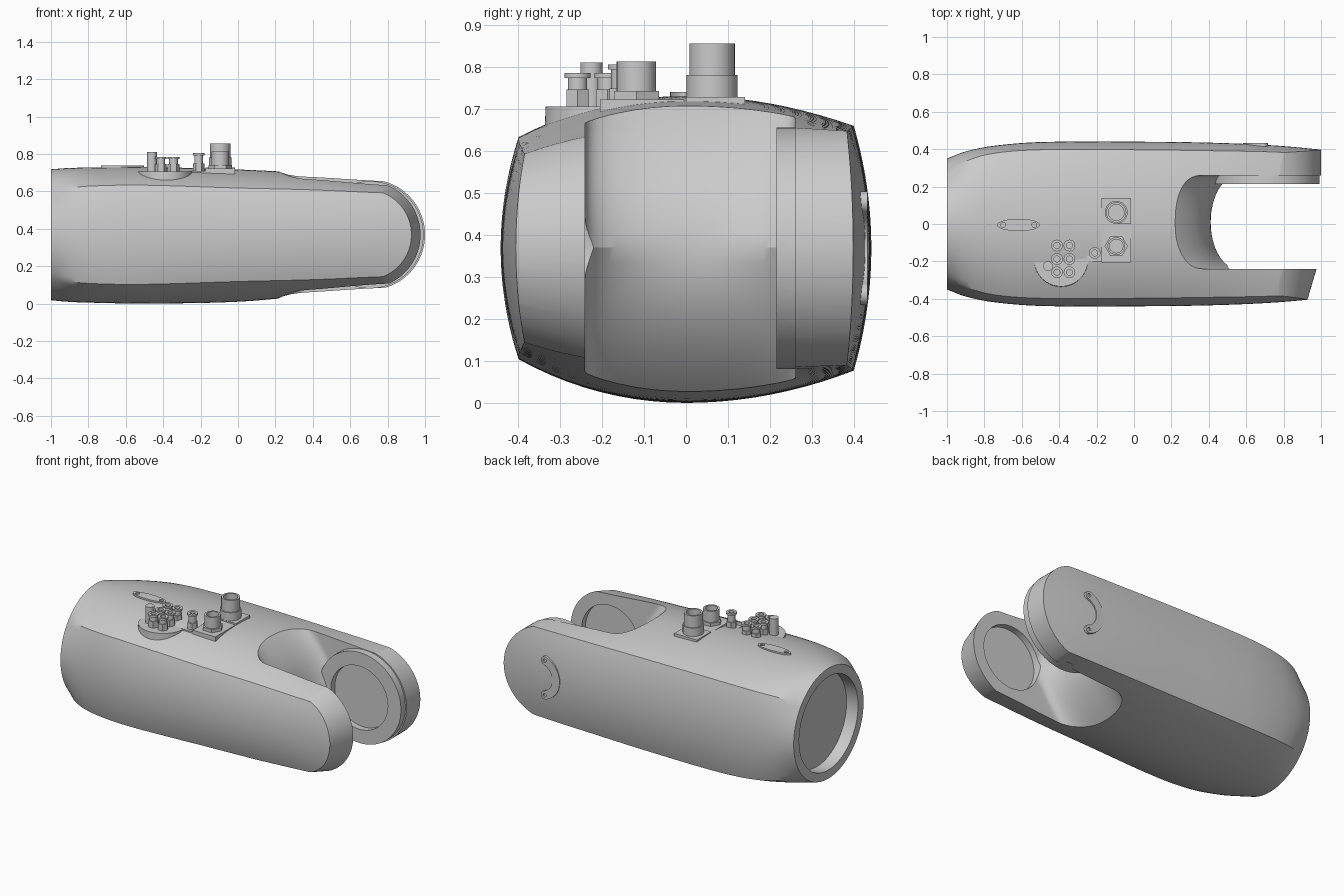
import bpy, bmesh, math
from math import sin, cos, pi, sqrt, radians

if "Cube" in bpy.data.objects:
    bpy.data.objects.remove(bpy.data.objects["Cube"])

MID = 0.368
grey = bpy.data.materials.new("light_grey")
grey.diffuse_color = (0.6, 0.6, 0.6, 1)
grey.use_nodes = True
grey.node_tree.nodes["Principled BSDF"].inputs["Base Color"].default_value = grey.diffuse_color


def make(name, bm, angle=30):
    bmesh.ops.recalc_face_normals(bm, faces=bm.faces)
    me = bpy.data.meshes.new(name)
    bm.to_mesh(me)
    bm.free()
    ob = bpy.data.objects.new(name, me)
    bpy.context.collection.objects.link(ob)
    me.materials.append(grey)
    smooth(ob, angle)
    return ob


def smooth(ob, angle=30):
    bpy.ops.object.select_all(action='DESELECT')
    ob.select_set(True)
    bpy.context.view_layer.objects.active = ob
    bpy.ops.object.shade_smooth_by_angle(angle=radians(angle))


def loft(name, rings, angle=30):
    """Skin closed rings of equal length and cap both ends."""
    bm = bmesh.new()
    vs = [[bm.verts.new(p) for p in r] for r in rings]
    n = len(vs[0])
    for a, b in zip(vs, vs[1:]):
        for i in range(n):
            bm.faces.new((a[i], a[(i + 1) % n], b[(i + 1) % n], b[i]))
    bm.faces.new(vs[0])
    bm.faces.new(vs[-1])
    return make(name, bm, angle)


def lathe(name, x, y, profile, n=32):
    """Upright turned part from (radius, z) pairs."""
    return loft(name, [[(x + r * cos(2 * pi * i / n), y + r * sin(2 * pi * i / n), z)
                        for i in range(n)] for r, z in profile])


def disc(name, axis, c, r, a, b, n=64):
    """Cylinder along x or y between a and b, centre c in the other two axes."""
    ring = [(c[0] + r * cos(2 * pi * i / n), c[1] + r * sin(2 * pi * i / n)) for i in range(n)]
    return loft(name, [[(t, u, v) if axis == 'x' else (u, t, v) for u, v in ring] for t in (a, b)])


def box(name, x0, x1, y0, y1, z0, z1):
    return loft(name, [[(x0, y0, z), (x1, y0, z), (x1, y1, z), (x0, y1, z)] for z in (z0, z1)])


def boolean(ob, cutter, op):
    m = ob.modifiers.new(op, 'BOOLEAN')
    m.operation, m.object, m.solver = op, cutter, 'EXACT'
    bpy.context.view_layer.objects.active = ob
    bpy.ops.object.modifier_apply(modifier=m.name)
    bpy.data.objects.remove(cutter)


# Body: cross-sections lofted along x, interpolated from a few stations
XS = [-1, -0.9, -0.75, -0.5, 0, 0.4, 0.75, 1.05]
TOP = [.718, .725, .728, .73, .717, .695, .662, .65]
BOT = [.018, .009, .004, 0, .01, .045, .08, .09]
WID = [.35, .388, .418, .438, .44, .435, .42, .393]
CY = [.27, .335, .378, .397, .397, .392, .385, .37]
CF = [.223, .25, .262, .265, .25, .24, .225, .215]
CB = [.223, .26, .28, .29, .29, .285, .28, .27]


def curve(V, x):
    k = max(i for i in range(len(XS) - 1) if XS[i] <= x)
    def slope(i):
        a, b = max(i - 1, 0), min(i + 1, len(XS) - 1)
        return (V[b] - V[a]) / (XS[b] - XS[a])
    h = XS[k + 1] - XS[k]
    t = (x - XS[k]) / h
    return ((2 * t**3 - 3 * t * t + 1) * V[k] + (t**3 - 2 * t * t + t) * h * slope(k)
            + (3 * t * t - 2 * t**3) * V[k + 1] + (t**3 - t * t) * h * slope(k + 1))


def arc(apex, half, drop, n=10):
    """Points of a circular arc from its apex to a corner: (offset, height)."""
    R = (half * half + drop * drop) / (2 * drop)
    end = math.atan2(half, R - drop)
    return [(R * sin(end * i / n), apex - R * (1 - cos(end * i / n))) for i in range(n + 1)]


def section(x):
    T, B, W, cy, cf, cb = (curve(v, x) for v in (TOP, BOT, WID, CY, CF, CB))
    pts = []
    for sy, sz, c in ((1, 1, cb), (-1, 1, cf), (-1, -1, cf), (1, -1, cb)):
        apex = (T - MID) if sz > 0 else (MID - B)
        side = [(sy * a, MID + sz * o) for o, a in arc(W, c, W - cy)]
        cap = [(sy * o, MID + sz * a) for o, a in arc(apex, cy, apex - c)]
        q = side + cap[::-1][1:]
        pts += (q if sy * sz > 0 else q[::-1])[:-1]
    return [(x, y, z) for y, z in pts]


N = 56
body = loft("arm_body", [section(-1 + 2.03 * (i / N)) for i in range(N + 1)])

# Rounded fork ends: keep what lies inside a tapered round-nosed solid
rings = []
for y, r, xc in ((-0.47, .208, .70), (-0.24, .286, .69), (0.15, .295, .705), (0.47, .295, .705)):
    a = [radians(-78 + 156 * i / 40) for i in range(41)]
    rings.append([(-1.3, y, MID - .75)] + [(xc + r * cos(t), y, MID + r * sin(t)) for t in a]
                 + [(-1.3, y, MID + .75)])
boolean(body, loft("nose_cutter", rings), 'INTERSECT')

# Fork slot with a saddle-shaped back wall
rings = []
for j in range(25):
    z = -0.06 + 0.86 * j / 24
    d = abs(z - MID) / 0.33
    xb, xe, p = 0.41 - 0.18 * d * d, 0.56 - 0.2 * d, 2 + d
    r = []
    for i in range(33):
        u = -cos(pi * i / 32)
        r.append((xb + (xe - xb) * (1 - (max(0, 1 - abs(u)**p))**(1 / p)), 0.01 + 0.25 * u, z))
    rings.append(r + [(1.3, 0.26, z), (1.3, -0.24, z)])
boolean(body, loft("slot_cutter", rings), 'DIFFERENCE')

# Bearing pad on the back arm, round recesses in both arms and the open end
boolean(body, disc("pad", 'y', (.705, MID), .287, .215, .30), 'UNION')
boolean(body, disc("recess_cutter", 'y', (.70, MID), .2, -.28, .255), 'DIFFERENCE')
boolean(body, disc("end_cutter", 'x', (0, MID), .295, -1.1, -.92), 'DIFFERENCE')
smooth(body)

# Round connector pod with six fittings and a peg
lathe("connector_pod", -.39, -.19, [(.148, .60), (.144, .705)], 64)


def fitting(name, x, y, z, h):
    lathe(name + "_nut", x, y, [(.031, z - .02), (.031, z + .04)], 6)
    lathe(name, x, y, [(.023, z), (.023, z + h - .012), (.031, z + h - .012), (.031, z + h),
                       (.016, z + h), (.016, z + h - .03)])


for i, x in enumerate((-.412, -.345)):
    for j, y in enumerate((-.115, -.187, -.258)):
        fitting(f"pod_fitting_{i}{j}", x, y, .705, .08)
lathe("pod_peg", -.46, -.225, [(.026, .69), (.026, .81)])

# Single fitting on a small block
box("small_block", -.255, -.165, -.20, -.095, .66, .708)
fitting("single_fitting", -.21, -.155, .708, .097)

# Mounting plates and the two large sockets
box("socket_plate_back", -.175, -.015, 0, .14, .69, .728)
box("socket_plate_front", -.175, -.015, -.205, -.005, .66, .722)
lathe("socket_back", -.095, .062, [(.061, .70), (.061, .78), (.054, .78), (.054, .855),
                                   (.042, .855), (.042, .80)])
lathe("socket_front_nut", -.095, -.118, [(.062, .70), (.062, .742)], 6)
lathe("socket_front", -.095, -.118, [(.047, .72), (.047, .812), (.036, .812), (.036, .76)])


# Banded plates: an outline swept with round ends, with screw heads
def capsule(path, r):
    """Outline of a strip of half-width r around an arc given as (u, v, angle)."""
    left = [(u + r * cos(a), v + r * sin(a)) for u, v, a in path]
    right = [(u - r * cos(a), v - r * sin(a)) for u, v, a in path][::-1]
    def cap(p, s):
        u, v, a = p
        return [(u + r * cos(a + s + pi * i / 10), v + r * sin(a + s + pi * i / 10)) for i in range(1, 10)]
    return left + cap(path[-1], 0) + right + cap(path[0], pi)


arc_path = [(.725 + .115 * cos(t), MID + .115 * sin(t), t)
            for t in (radians(108 + 144 * i / 20) for i in range(21))]
out = capsule(arc_path, .026)
kidney = loft("side_kidney_plate", [[(u, y, v) for u, v in out] for y in (.39, .432)])
for k in (0, -1):
    u, v, a = arc_path[k]
    boolean(kidney, disc("hole_cutter", 'y', (u, v), .011, .422, .45, 20), 'DIFFERENCE')
smooth(kidney)

# Pointed oval plate on the top with two holes
oval = [(-.617 + .115 * cos(2 * pi * i / 40), -.005 + .033 * sin(2 * pi * i / 40)) for i in range(40)]
plate = loft("top_oval_plate", [[(u, v, z) for u, v in oval] for z in (.70, .739)])
for x in (-.70, -.533):
    boolean(plate, lathe("hole_cutter", x, -.005, [(.013, .73), (.013, .76)], 20), 'DIFFERENCE')
smooth(plate)
